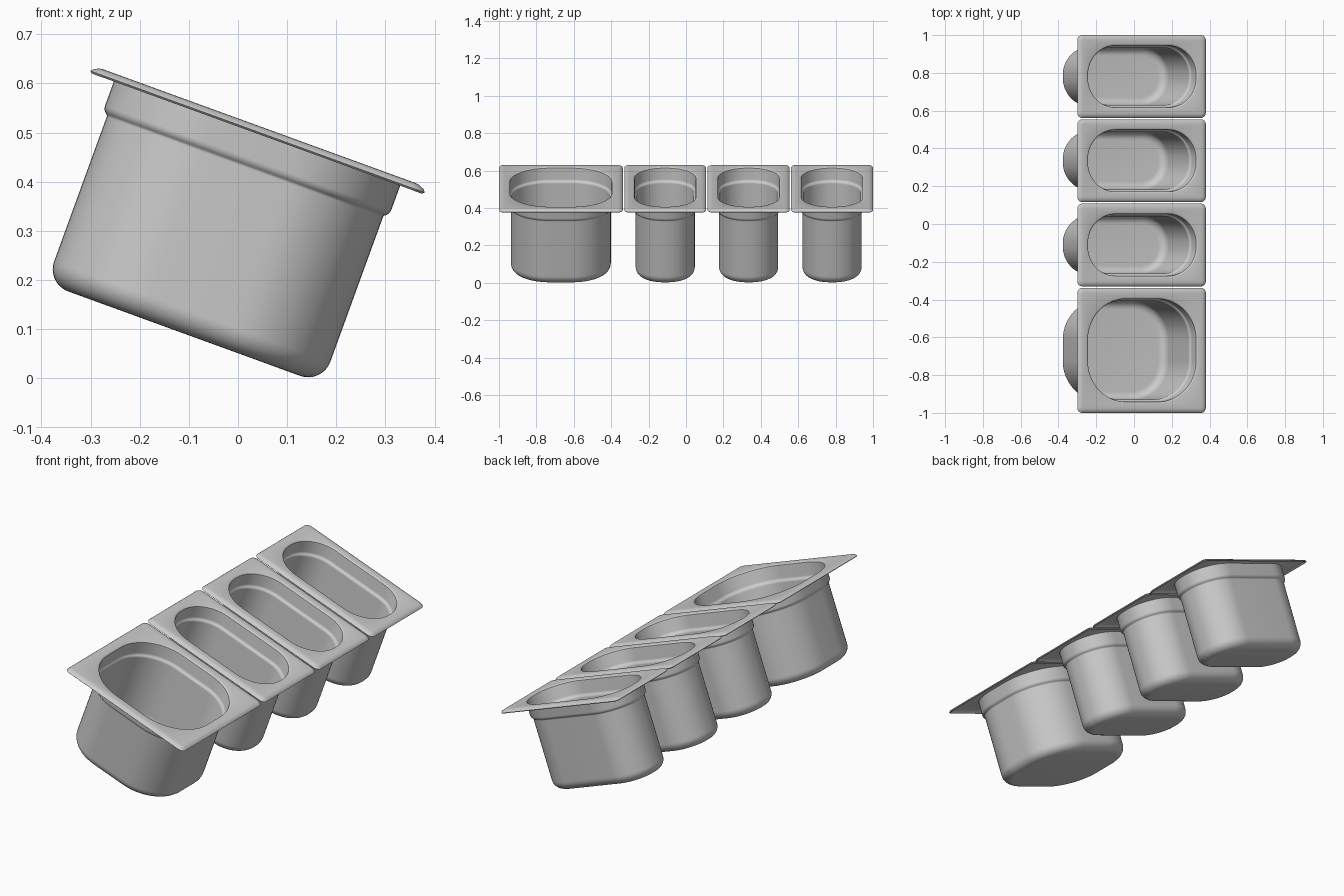
import bpy, bmesh
from math import sin, cos, pi, radians
from mathutils import Matrix

if "Cube" in bpy.data.objects:
    bpy.data.objects.remove(bpy.data.objects["Cube"])

TILT = Matrix.Rotation(radians(20), 4, 'Y')
CU = -0.134          # pan centre along the tilted axis
SEG = 14             # segments per rounded corner
SHEET = 0.006        # sheet metal thickness


def ring(bm, hu, hv, r, n):
    """Rounded rectangle loop, counter-clockwise seen from above."""
    r = min(r, hu, hv)
    verts = []
    for k, (sx, sy) in enumerate([(1, 1), (-1, 1), (-1, -1), (1, -1)]):
        for i in range(SEG + 1):
            a = (k + i / SEG) * pi / 2
            verts.append(bm.verts.new((CU + sx * (hu - r) + r * cos(a),
                                       sy * (hv - r) + r * sin(a), n)))
    return verts


def make_pan(name, y, flange_hv, collar_hv, corner):
    bm = bmesh.new()
    rings = []
    # flange with turned-down lip: (inset, height)
    for d, n in [(0, 0.485), (0.005, 0.491), (0.016, 0.496), (0.024, 0.497)]:
        rings.append(ring(bm, 0.362 - d, flange_hv - d, 0.027 - d * 0.6, n))
    # rounded mouth, collar, stacking step and body wall
    wall = [(-0.010, 0.497), (-0.005, 0.4955), (-0.001, 0.492), (0, 0.487),
            (0, 0.429), (0.001, 0.424), (0.004, 0.420), (0.008, 0.417),
            (0.0105, 0.413), (0.011, 0.408)]
    # bottom fillet
    f, floor = 0.042, 0.054
    for i in range(9):
        a = i / 8 * pi / 2
        wall.append((0.011 + f * (1 - cos(a)), floor + f * (1 - sin(a))))
    for d, n in wall:
        rings.append(ring(bm, 0.304 - d, collar_hv - d, corner - d, n))
    for a, b in zip(rings, rings[1:]):
        for i in range(len(a)):
            j = (i + 1) % len(a)
            bm.faces.new((a[i], a[j], b[j], b[i]))
    bm.faces.new(rings[-1])
    bm.transform(Matrix.Translation((0, y, 0)) @ TILT)

    me = bpy.data.meshes.new(name)
    bm.to_mesh(me)
    bm.free()
    ob = bpy.data.objects.new(name, me)
    bpy.context.collection.objects.link(ob)
    bpy.ops.object.select_all(action='DESELECT')
    bpy.context.view_layer.objects.active = ob
    ob.select_set(True)
    # sheet thickness, grown outwards/downwards
    mod = ob.modifiers.new("sheet", 'SOLIDIFY')
    mod.thickness = SHEET
    mod.offset = -1
    mod.use_even_offset = True
    bpy.ops.object.modifier_apply(modifier=mod.name)
    bpy.ops.object.shade_smooth_by_angle(angle=radians(35))


# one wide pan in front, three narrow pans behind it
make_pan("wide_pan", -0.669, 0.331, 0.272, 0.215)
for i, y in enumerate((-0.111, 0.335, 0.781)):
    make_pan(f"narrow_pan_{i + 1}", y, 0.219, 0.163, 0.155)
